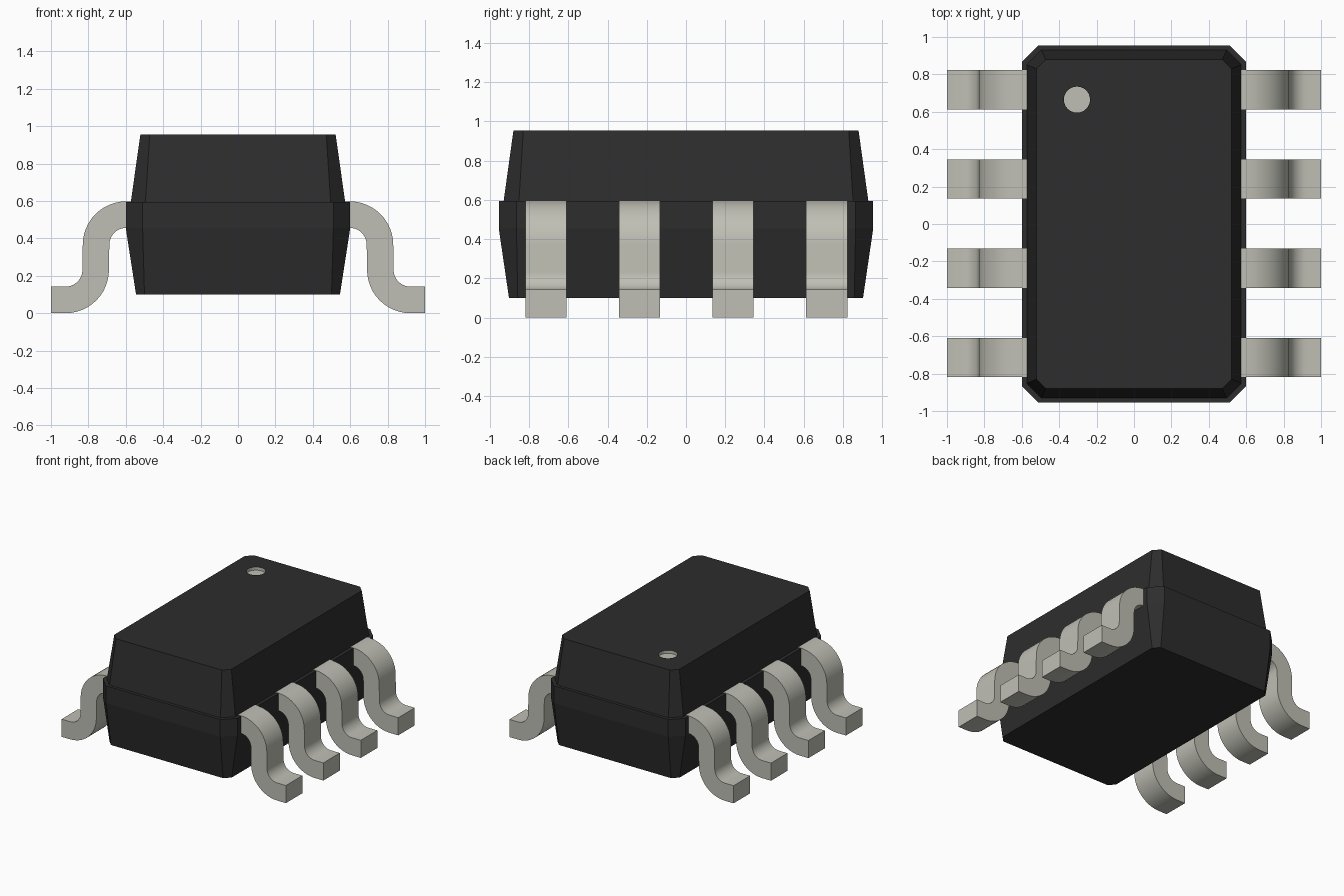
import bpy, bmesh, math

old = bpy.data.objects.get("Cube")
if old:
    bpy.data.objects.remove(old, do_unlink=True)


def make_material(name, colour):
    mat = bpy.data.materials.new(name)
    mat.use_nodes = True
    mat.diffuse_color = colour
    mat.node_tree.nodes["Principled BSDF"].inputs["Base Color"].default_value = colour
    return mat


black = make_material("black plastic", (0.026, 0.026, 0.026, 1))
metal = make_material("tinned metal", (0.52, 0.52, 0.46, 1))


def make_object(name, bm, *mats):
    mesh = bpy.data.meshes.new(name)
    bmesh.ops.recalc_face_normals(bm, faces=bm.faces)
    bm.to_mesh(mesh)
    bm.free()
    for mat in mats:
        mesh.materials.append(mat)
    obj = bpy.data.objects.new(name, mesh)
    bpy.context.collection.objects.link(obj)
    return obj


def octagon(bm, hx, hy, cut, z):
    """Rectangle with clipped corners."""
    a, b = hx - cut, hy - cut
    pts = [(hx, -b), (hx, b), (a, hy), (-a, hy),
           (-hx, b), (-hx, -b), (-a, -hy), (a, -hy)]
    return [bm.verts.new((x, y, z)) for x, y in pts]


def circle(bm, cx, cy, r, z, n=24):
    return [bm.verts.new((cx + r * math.cos(i * math.tau / n),
                          cy + r * math.sin(i * math.tau / n), z)) for i in range(n)]


def skin(bm, low, high):
    n = len(low)
    return [bm.faces.new((low[i], low[(i + 1) % n], high[(i + 1) % n], high[i]))
            for i in range(n)]


def loop_edges(bm, ring):
    found = []
    for i, v in enumerate(ring):
        w = ring[(i + 1) % len(ring)]
        found.append(bm.edges.get((v, w)) or bm.edges.new((v, w)))
    return found


# Body: tapered lower half, vertical belt, ledge, tapered upper half
bm = bmesh.new()
sections = [(0.545, 0.903, 0.045, 0.10), (0.60, 0.955, 0.09, 0.455),
            (0.60, 0.955, 0.09, 0.595), (0.573, 0.93, 0.078, 0.595),
            (0.522, 0.88, 0.05, 0.955)]
rings = [octagon(bm, *s) for s in sections]
for low, high in zip(rings, rings[1:]):
    skin(bm, low, high)
bm.faces.new(rings[0])

# Round pin-one recess, sunk into the top
rim = circle(bm, -0.305, 0.665, 0.07, 0.955)
floor = circle(bm, -0.305, 0.665, 0.07, 0.93)
recess = skin(bm, floor, rim) + [bm.faces.new(floor)]
for face in recess:
    face.material_index = 1
bmesh.ops.triangle_fill(bm, use_beauty=True,
                        edges=loop_edges(bm, rings[-1]) + loop_edges(bm, rim))
make_object("body", bm, black, metal)


# Gull-wing leads
def arc(cx, cz, r, start, end, n=12):
    return [(cx + r * math.cos(math.radians(start + (end - start) * i / n)),
             cz + r * math.sin(math.radians(start + (end - start) * i / n)))
            for i in range(n + 1)]


inner, outer = 0.09, 0.232
upper, lower = (0.598, 0.366), (0.922, 0.232)
profile = ([(0.573, upper[1] + outer)] + arc(*upper, outer, 90, 0)
           + arc(*lower, inner, 180, 270) + [(1, lower[1] - inner), (1, 0)]
           + arc(*lower, outer, 270, 180) + arc(*upper, inner, 0, 90)
           + [(0.573, upper[1] + inner)])


def make_lead(name, side, y, half=0.105):
    bm = bmesh.new()
    near, far = ([bm.verts.new((side * x, y + dy, z)) for x, z in profile]
                 for dy in (-half, half))
    skin(bm, near, far)
    bm.faces.new(near)
    bm.faces.new(far)
    lead = make_object(name, bm, metal)
    bpy.ops.object.select_all(action="DESELECT")
    lead.select_set(True)
    bpy.context.view_layer.objects.active = lead
    bpy.ops.object.shade_smooth_by_angle(angle=math.radians(30))


for side, label in ((1, "left"), (-1, "right")):
    for i in range(4):
        make_lead(f"{label}_lead_{i + 1}", side, 0.002 + (i - 1.5) * 0.477)
